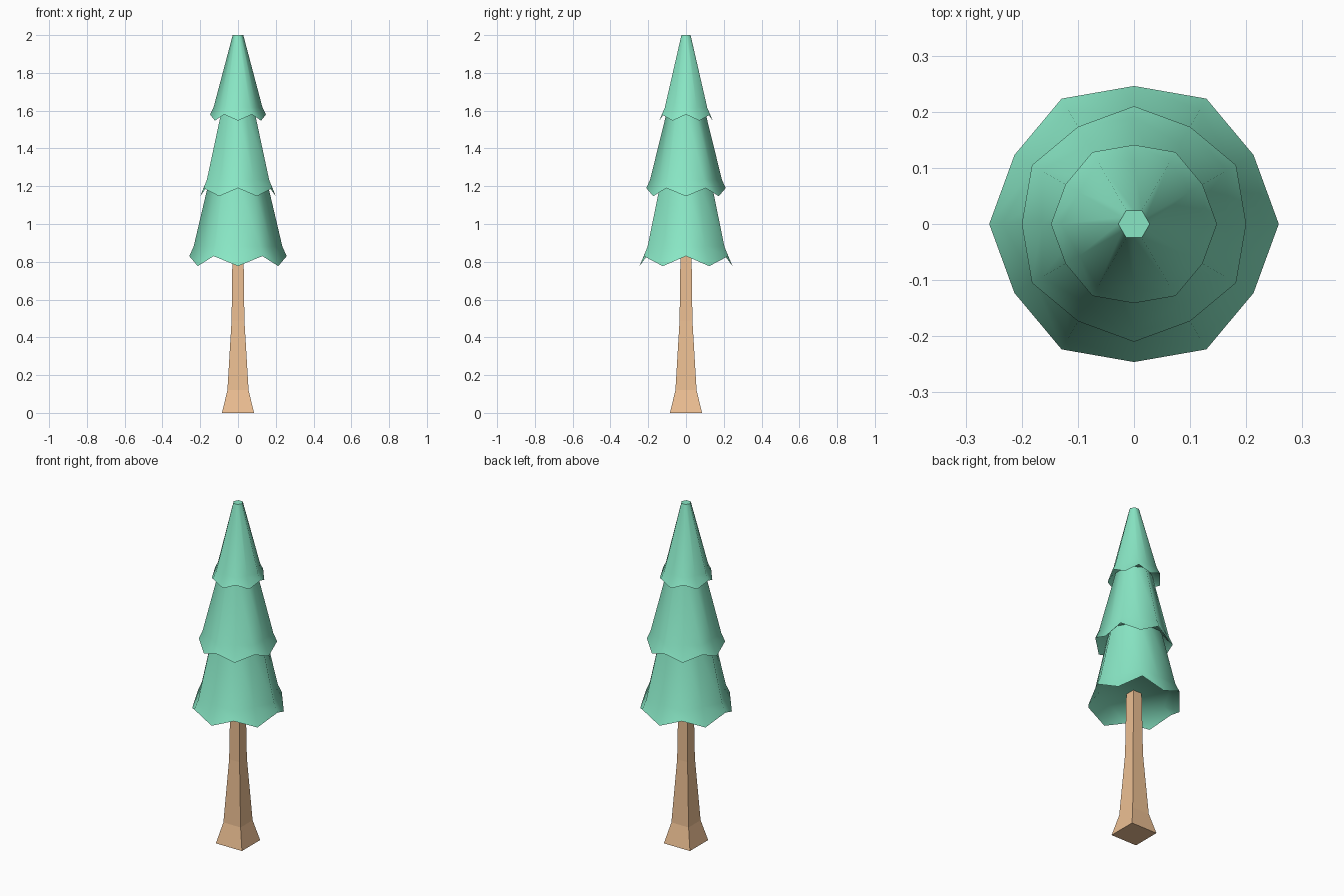
import bpy, bmesh
from math import cos, sin, pi, radians

if "Cube" in bpy.data.objects:
    bpy.data.objects.remove(bpy.data.objects["Cube"])


def material(name, color):
    m = bpy.data.materials.new(name)
    m.diffuse_color = color
    m.use_nodes = True
    m.node_tree.nodes["Principled BSDF"].inputs["Base Color"].default_value = m.diffuse_color
    return m


def loft(name, rings, mat):
    """Skin a stack of equal-sized point rings and cap both ends."""
    bm = bmesh.new()
    loops = [[bm.verts.new(p) for p in ring] for ring in rings]
    n = len(loops[0])
    for a, b in zip(loops, loops[1:]):
        for i in range(n):
            j = (i + 1) % n
            bm.faces.new((a[i], a[j], b[j], b[i]))
    bm.faces.new(loops[0])
    bm.faces.new(loops[-1])
    bmesh.ops.recalc_face_normals(bm, faces=bm.faces)
    mesh = bpy.data.meshes.new(name)
    bm.to_mesh(mesh)
    bm.free()
    mesh.materials.append(mat)
    ob = bpy.data.objects.new(name, mesh)
    bpy.context.collection.objects.link(ob)
    return ob


def square(h, z):
    return [(-h, -h, z), (h, -h, z), (h, h, z), (-h, h, z)]


def hexagon(r, z, turn, mid_r=None, mid_z=None):
    """Hexagon corners with a point at the middle of each side."""
    mid_r = r * cos(pi / 6) if mid_r is None else mid_r
    mid_z = z if mid_z is None else mid_z
    pts = []
    for i in range(12):
        rr, zz = (mid_r, mid_z) if i % 2 else (r, z)
        a = turn + i * pi / 6
        pts.append((rr * cos(a), rr * sin(a), zz))
    return pts


def tier(name, turn, top, shoulder, rim, tip, cap):
    # outer cone, flared zigzag rim, then recessed underside
    ob = loft(name, [hexagon(*top, turn), hexagon(*shoulder, turn),
                     hexagon(*rim, turn, *tip), hexagon(*cap, turn)], green)
    bpy.ops.object.select_all(action='DESELECT')
    ob.select_set(True)
    bpy.context.view_layer.objects.active = ob
    bpy.ops.object.shade_smooth_by_angle(angle=radians(62))


green = material("foliage_green", (0.25, 0.80, 0.56, 1))
brown = material("bark_brown", (0.84, 0.52, 0.29, 1))

# Square trunk with a spreading foot
loft("trunk", [square(0.085, 0), square(0.056, 0.12),
               square(0.034, 0.49), square(0.029, 0.87)], brown)

# Foliage tiers, the middle one turned half a side: (radius, height) pairs
tier("lower_foliage", 0, (0.155, 1.22), (0.235, 0.88),
     (0.258, 0.83), (0.246, 0.777), (0.21, 0.865))
tier("middle_foliage", pi / 6, (0.10, 1.60), (0.19, 1.235),
     (0.21, 1.19), (0.20, 1.147), (0.17, 1.22))
tier("upper_foliage", 0, (0.028, 2.0), (0.13, 1.615),
     (0.148, 1.58), (0.141, 1.547), (0.117, 1.605))
